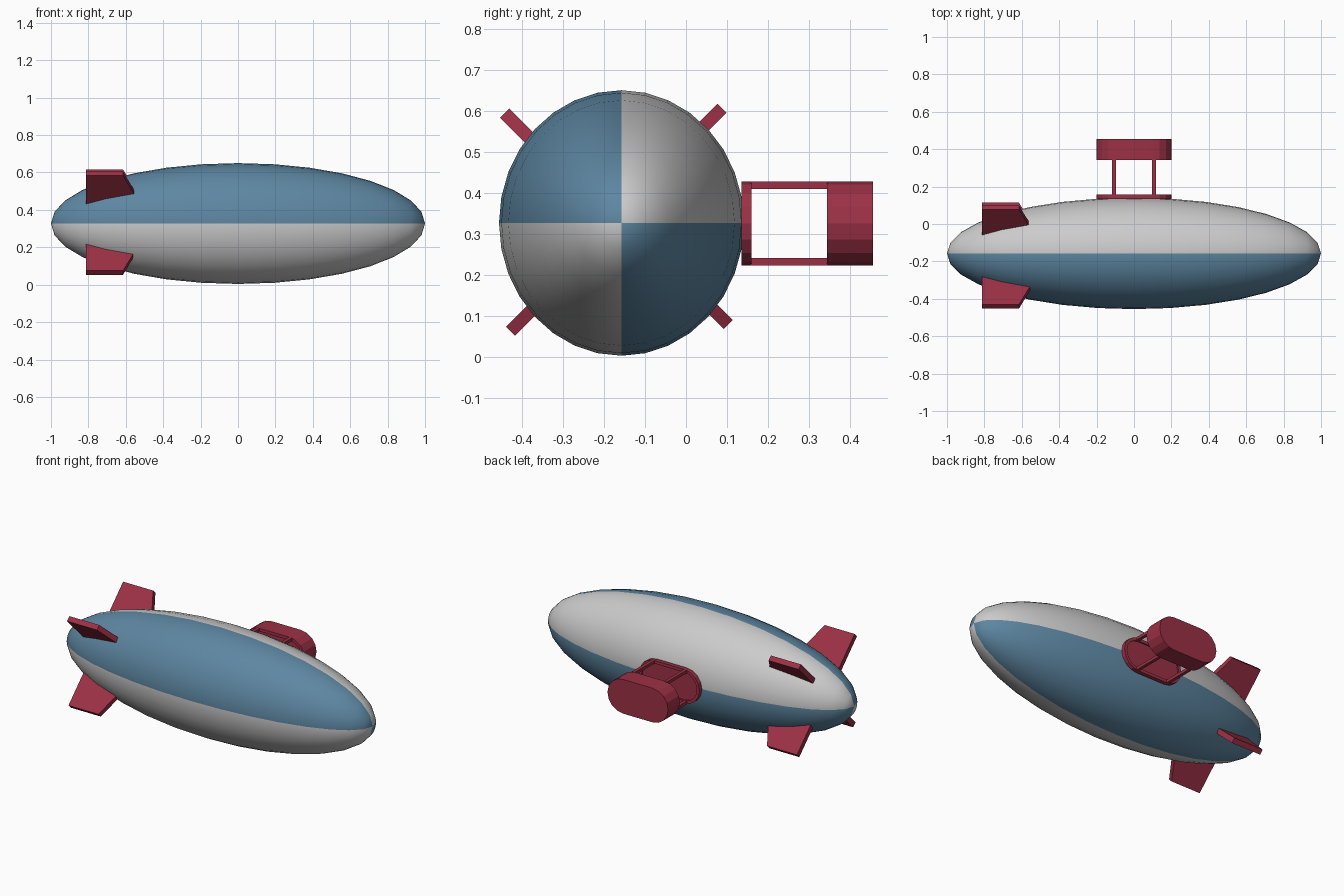
import bpy, bmesh, math
from mathutils import Matrix, Vector

if "Cube" in bpy.data.objects:
    bpy.data.objects.remove(bpy.data.objects["Cube"])

CY, CZ = -0.157, 0.327  # hull axis


def material(name, col):
    m = bpy.data.materials.new(name)
    m.diffuse_color = (*col, 1)
    m.use_nodes = True
    m.node_tree.nodes["Principled BSDF"].inputs["Base Color"].default_value = m.diffuse_color
    return m


GREY = material("hull_grey", (0.6, 0.6, 0.6))
BLUE = material("hull_blue", (0.11, 0.24, 0.36))
RED = material("trim_red", (0.33, 0.03, 0.06))


def finish(name, bm, mats, smooth=None):
    bmesh.ops.recalc_face_normals(bm, faces=bm.faces)
    me = bpy.data.meshes.new(name)
    bm.to_mesh(me)
    bm.free()
    for m in mats:
        me.materials.append(m)
    ob = bpy.data.objects.new(name, me)
    bpy.context.collection.objects.link(ob)
    if smooth:
        bpy.ops.object.select_all(action='DESELECT')
        ob.select_set(True)
        bpy.context.view_layer.objects.active = ob
        bpy.ops.object.shade_smooth_by_angle(angle=math.radians(smooth))
    return ob


def prism(bm, pts, offset):
    """Solid from a planar outline, extruded by offset."""
    f = bm.faces.new([bm.verts.new(p) for p in pts])
    ext = bmesh.ops.extrude_face_region(bm, geom=[f], use_keep_orig=True)
    bmesh.ops.translate(bm, vec=offset,
                        verts=[g for g in ext["geom"] if isinstance(g, bmesh.types.BMVert)])


# Hull: stretched sphere, coloured in alternating quarters
bm = bmesh.new()
bmesh.ops.create_uvsphere(bm, u_segments=32, v_segments=16, radius=1)
bmesh.ops.transform(bm, verts=bm.verts, matrix=Matrix.Translation((0, CY, CZ))
                    @ Matrix.Diagonal((1, 0.298, 0.323, 1))
                    @ Matrix.Rotation(math.pi / 2, 4, 'Y'))
for f in bm.faces:
    c = f.calc_center_median()
    f.material_index = int((c.y < CY) == (c.z > CZ))
finish("hull", bm, [GREY, BLUE], 60)

# Tail fins: swept plates on the four diagonals (tip offsets from the axis)
for name, ty, tz in (("upper_back", 0.245, 0.279), ("upper_front", -0.284, 0.267),
                     ("lower_front", -0.27, -0.263), ("lower_back", 0.26, -0.247)):
    out = Vector((0, math.copysign(1, ty), math.copysign(1, tz))).normalized()
    side = Vector((0, -out.z, out.y)) * 0.031
    tip = Vector((0, CY + ty, CZ + tz)) - side / 2
    bm = bmesh.new()
    prism(bm, [tip + Vector((x, 0, 0)) - out * d for x, d in
               ((-0.813, 0), (-0.615, 0), (-0.52, 0.22), (-0.813, 0.22))], side)
    finish("fin_" + name, bm, [RED])


# Cabin: two open stadium-shaped trays facing each other, joined by posts
def stadium(y, inset):
    r, half, n = 0.102 - inset, 0.098, 8
    pts = []
    for s in (0, 1):
        for i in range(n + 1):
            a = -math.pi / 2 + math.pi * (s + i / n)
            pts.append((half * (1 - 2 * s) + r * math.cos(a), y, 0.326 + r * math.sin(a)))
    return pts


def tray(name, y_closed, y_floor, y_rim):
    bm = bmesh.new()
    loops = [[bm.verts.new(p) for p in stadium(y, i)] for y, i in
             ((y_closed, 0), (y_rim, 0), (y_rim, 0.018), (y_floor, 0.018))]
    for a, b in zip(loops, loops[1:]):
        for i in range(len(a)):
            j = (i + 1) % len(a)
            bm.faces.new((a[i], a[j], b[j], b[i]))
    bm.faces.new(loops[0])
    bm.faces.new(loops[-1])
    finish(name, bm, [RED], 15)


tray("cabin_roof", 0.135, 0.151, 0.159)
tray("cabin_body", 0.455, 0.437, 0.343)

bm = bmesh.new()
for x in (-0.107, 0.107):
    for z in (0.233, 0.419):
        bmesh.ops.create_cube(bm, size=1, matrix=Matrix.Translation((x, 0.251, z))
                              @ Matrix.Diagonal((0.019, 0.19, 0.018, 1)))
finish("cabin_posts", bm, [RED])
